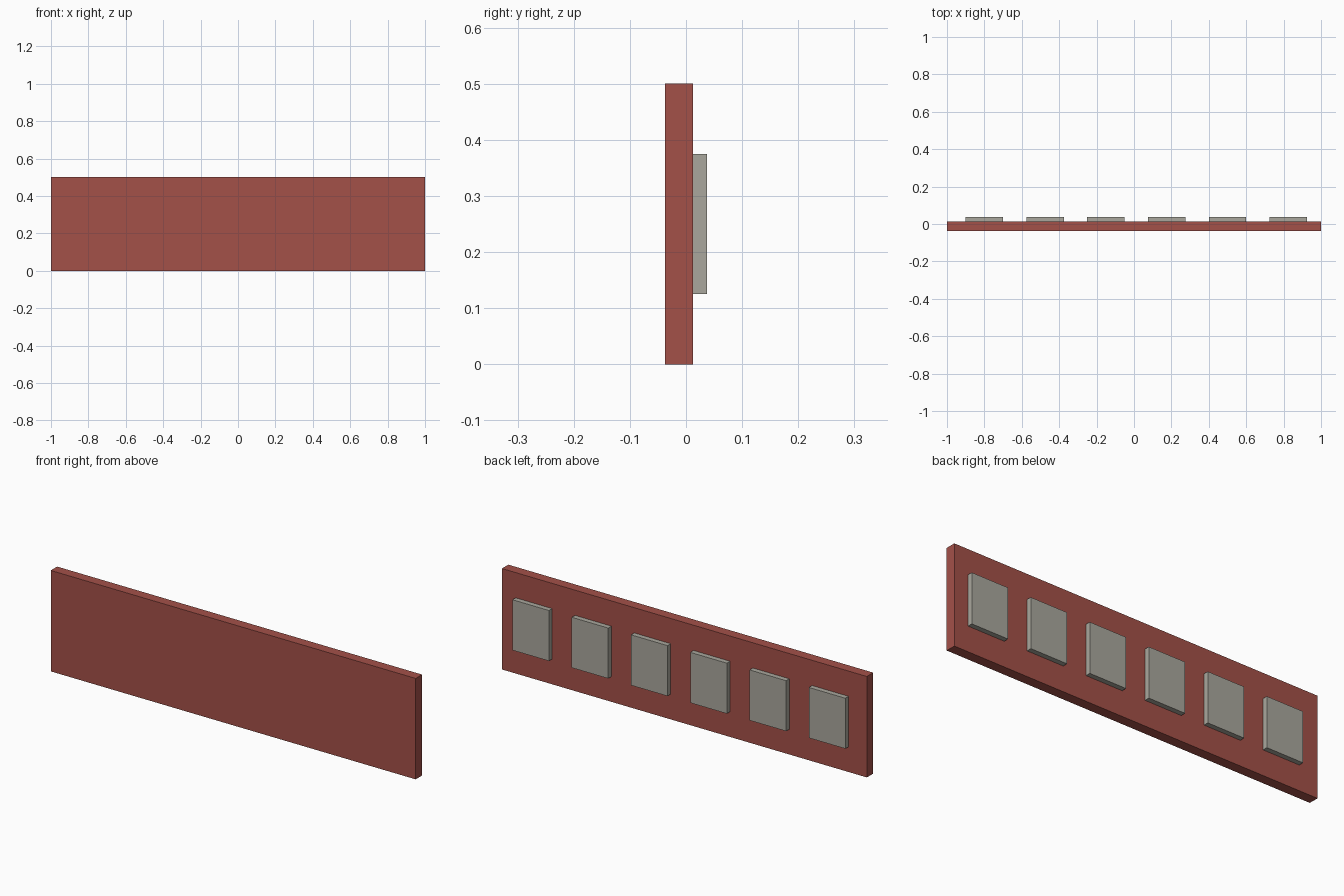
import bpy

if "Cube" in bpy.data.objects:
    bpy.data.objects.remove(bpy.data.objects["Cube"])


def material(name, rgb):
    mat = bpy.data.materials.new(name)
    mat.diffuse_color = (*rgb, 1.0)
    mat.use_nodes = True
    mat.node_tree.nodes["Principled BSDF"].inputs["Base Color"].default_value = mat.diffuse_color
    return mat


def box(name, low, high, mat):
    """Axis-aligned box between two corners."""
    centre = [(a + b) / 2 for a, b in zip(low, high)]
    bpy.ops.mesh.primitive_cube_add(size=1, location=centre)
    obj = bpy.context.object
    obj.name = name
    obj.scale = [b - a for a, b in zip(low, high)]
    bpy.ops.object.transform_apply(location=False, rotation=False, scale=True)
    obj.data.materials.append(mat)
    return obj


brick_red = material("brick red", (0.37, 0.082, 0.066))
stone_grey = material("stone grey", (0.40, 0.39, 0.34))

# Long upright board
box("wall_board", (-1, -0.0375, 0), (1, 0.0125, 0.5), brick_red)

# Row of six raised plates on the back
for i in range(6):
    x = -0.9 + 0.325 * i
    box(f"back_plate_{i + 1}", (x, 0.0125, 0.125), (x + 0.2, 0.0375, 0.375), stone_grey)
